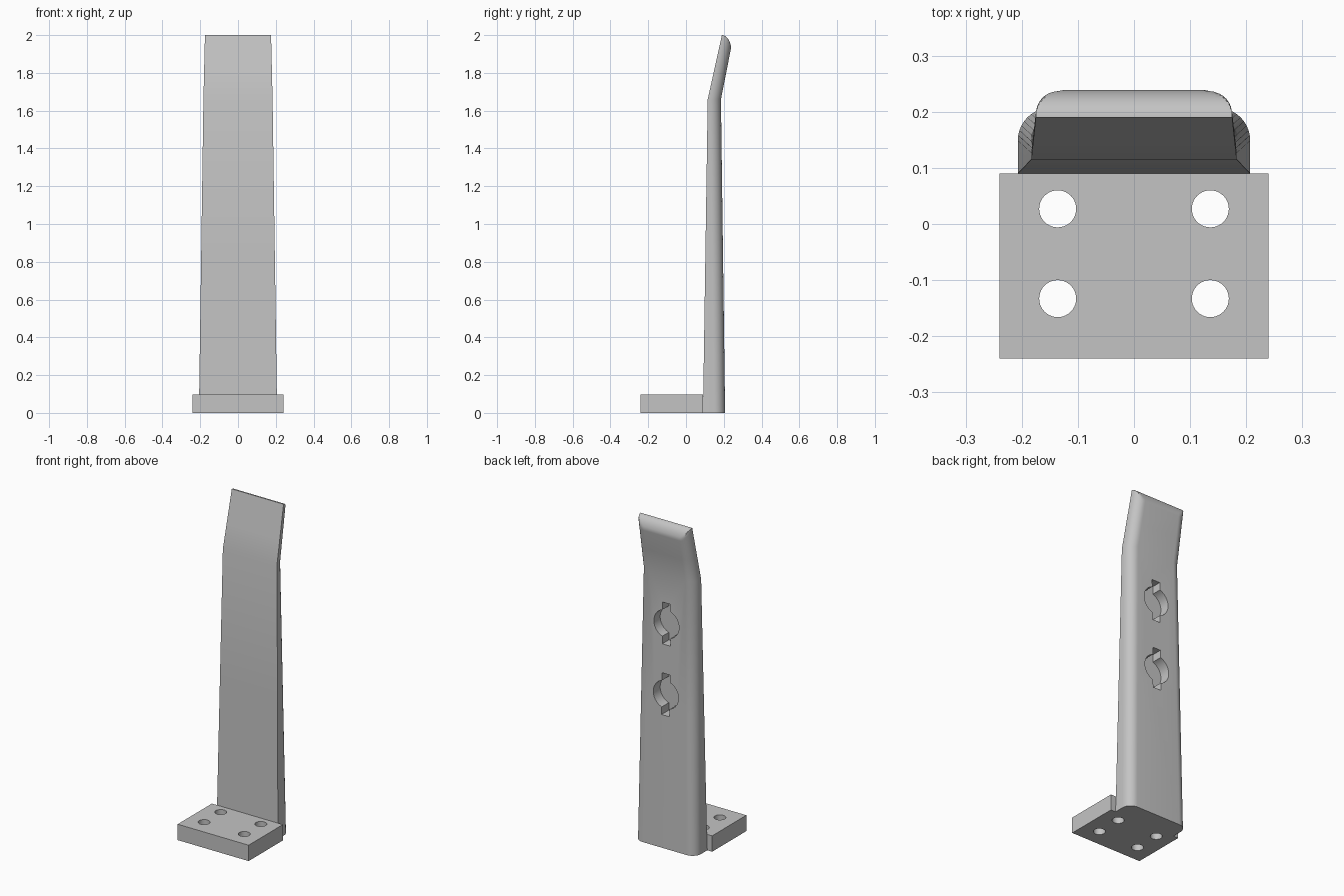
import bpy, bmesh, math
from mathutils import Vector

if "Cube" in bpy.data.objects:
    bpy.data.objects.remove(bpy.data.objects["Cube"])

grey = bpy.data.materials.new("plain_grey")
grey.diffuse_color = (0.55, 0.55, 0.55, 1)
grey.use_nodes = True
grey.node_tree.nodes["Principled BSDF"].inputs["Base Color"].default_value = grey.diffuse_color


def make_object(name, bm):
    bmesh.ops.recalc_face_normals(bm, faces=bm.faces)
    mesh = bpy.data.meshes.new(name)
    bm.to_mesh(mesh)
    bm.free()
    obj = bpy.data.objects.new(name, mesh)
    bpy.context.collection.objects.link(obj)
    mesh.materials.append(grey)
    return obj


def loft(name, rings):
    bm = bmesh.new()
    loops = [[bm.verts.new(p) for p in ring] for ring in rings]
    n = len(loops[0])
    for a, b in zip(loops, loops[1:]):
        for i in range(n):
            j = (i + 1) % n
            bm.faces.new((a[i], a[j], b[j], b[i]))
    bm.faces.new(loops[0][::-1])
    bm.faces.new(loops[-1])
    return make_object(name, bm)


def cut(target, cutter):
    mod = target.modifiers.new("cut", 'BOOLEAN')
    mod.operation = 'DIFFERENCE'
    mod.solver = 'EXACT'
    mod.object = cutter
    bpy.ops.object.select_all(action='DESELECT')
    bpy.context.view_layer.objects.active = target
    target.select_set(True)
    bpy.ops.object.modifier_apply(modifier=mod.name)
    bpy.data.objects.remove(cutter)


def smooth(obj):
    bpy.ops.object.select_all(action='DESELECT')
    bpy.context.view_layer.objects.active = obj
    obj.select_set(True)
    bpy.ops.object.shade_smooth_by_angle(angle=math.radians(30))


# Post cross-section: square front corners, rounded back corners, back clipped at y = cap
def section(z, cap=9.0):
    if z <= 1.66:
        t = z / 1.66
        front, back, half = 0.09 + 0.025 * t, 0.207 - 0.022 * t, 0.207 - 0.024 * t
    else:
        t = (z - 1.66) / 0.34
        front, back, half = 0.115 + 0.075 * t, 0.185 + 0.067 * t, 0.183 - 0.008 * t
    r = 0.058
    arc = [(half - r + r * math.cos(a), back - r + r * math.sin(a))
           for a in (math.pi / 2 * i / 10 for i in range(11))]
    right = [(half, front)] + arc
    pts = right + [(-x, y) for x, y in reversed(right)]
    return [Vector((x, min(y, max(cap, front)), z)) for x, y in pts]


rings = [section(z) for z in (0, 0.83, 1.66, 1.80)]
# Rounded tip
for i in range(11):
    a = math.pi / 2 * i / 10 * 0.985
    rings.append(section(1.925 + 0.075 * math.sin(a), 0.189 + 0.05 * math.cos(a)))
post = loft("upright_post", rings)

# Keyhole sockets in the back: a round hole with a vertical slot
R, W, H = 0.085, 0.027, 0.127
a0 = math.acos(W / R)
side = [(R * math.cos(a), R * math.sin(a)) for a in (-a0 + 2 * a0 * i / 24 for i in range(25))]
half_outline = [(W, -H)] + side + [(W, H)]
outline = half_outline + [(-x, -z) for x, z in half_outline]
for zc in (0.935, 1.365):
    cut(post, loft("socket_cutter", [[(x, y, zc + z) for x, z in outline] for y in (0.128, 0.30)]))
smooth(post)

# Foot plate with four bolt holes
plate = loft("foot_plate", [[(-0.24, -0.24, z), (0.24, -0.24, z), (0.24, 0.09, z), (-0.24, 0.09, z)]
                            for z in (0, 0.097)])
for x in (-0.136, 0.136):
    for y in (-0.133, 0.027):
        ring = [(x + 0.033 * math.cos(2 * math.pi * i / 40), y + 0.033 * math.sin(2 * math.pi * i / 40))
                for i in range(40)]
        cut(plate, loft("bolt_cutter", [[(px, py, z) for px, py in ring] for z in (-0.1, 0.2)]))
smooth(plate)
